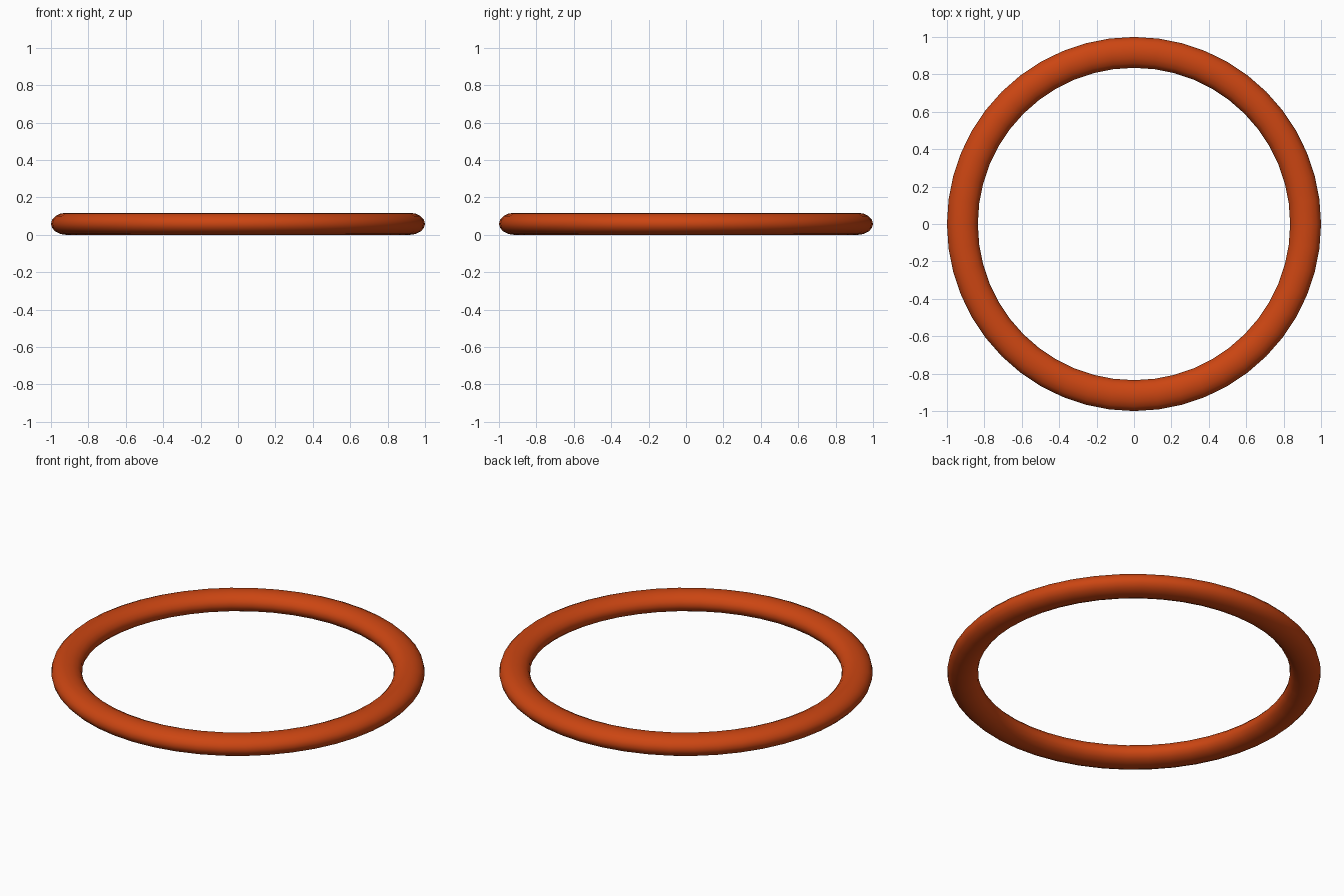
import bpy

if "Cube" in bpy.data.objects:
    bpy.data.objects.remove(bpy.data.objects["Cube"])

# Ring: torus with a slightly flattened oval cross-section
OUTER, INNER, HEIGHT = 1.0, 0.835, 0.118
tube = (OUTER - INNER) / 2

bpy.ops.mesh.primitive_torus_add(
    major_segments=48, minor_segments=16,
    major_radius=(OUTER + INNER) / 2, minor_radius=tube,
    location=(0, 0, HEIGHT / 2))
ring = bpy.context.object
ring.name = "ring"
ring.scale.z = HEIGHT / (2 * tube)
bpy.ops.object.transform_apply(location=False, rotation=False, scale=True)
bpy.ops.object.shade_smooth()

# Orange colour
mat = bpy.data.materials.new("orange")
mat.diffuse_color = (0.6, 0.06, 0.006, 1)
mat.use_nodes = True
mat.node_tree.nodes["Principled BSDF"].inputs["Base Color"].default_value = mat.diffuse_color
ring.data.materials.append(mat)
